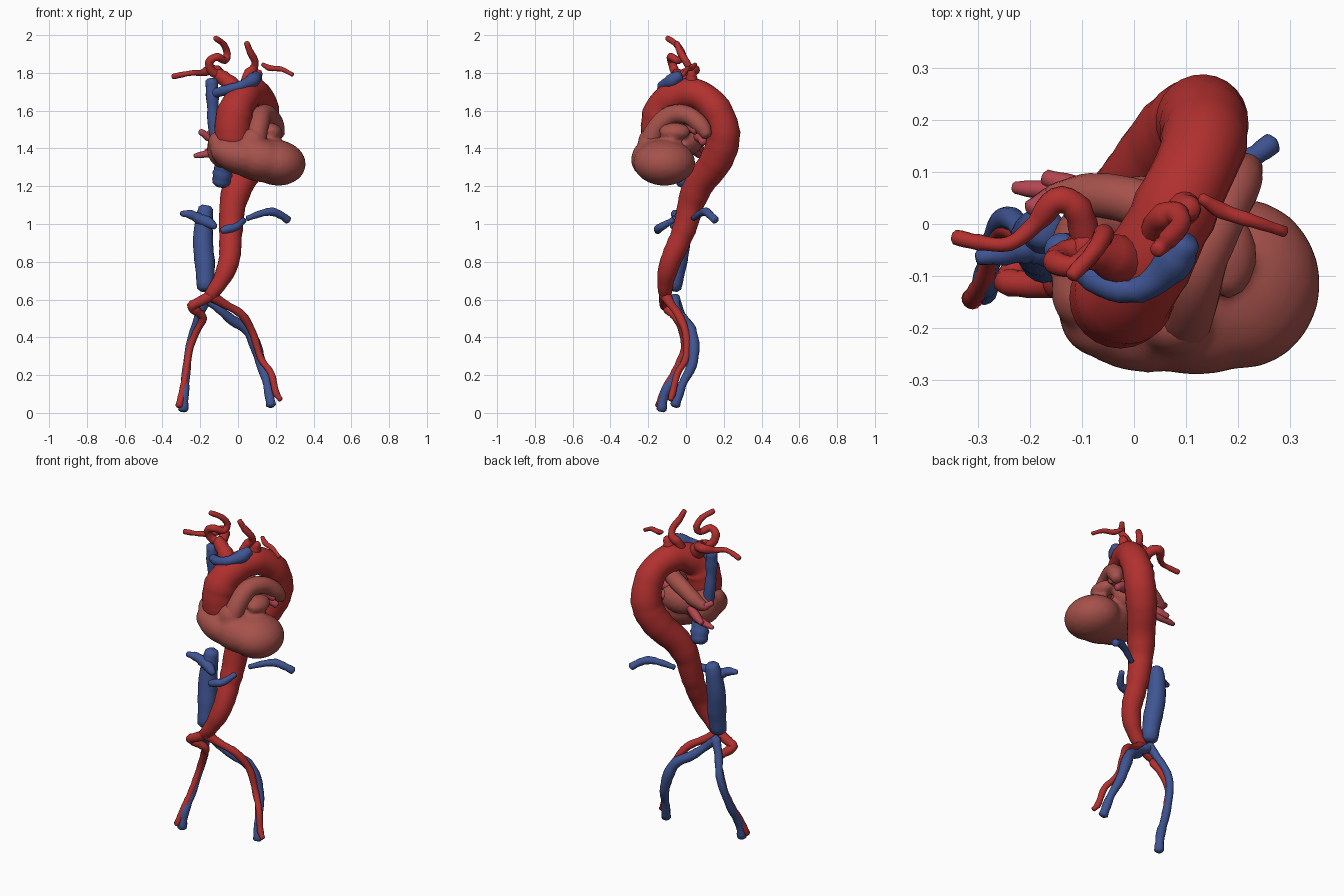
import bpy, bmesh, math, random
from mathutils import Vector, Matrix

random.seed(4)


def material(name, rgb):
    m = bpy.data.materials.new(name)
    m.diffuse_color = (*rgb, 1)
    return m


RED = material("artery_red", (0.44, 0.03, 0.028))
BLUE = material("vein_blue", (0.05, 0.09, 0.29))
MUSCLE = material("heart_muscle", (0.38, 0.083, 0.07))
PINK = material("lung_vein_pink", (0.45, 0.06, 0.08))


def finish(name, bm, mat):
    bmesh.ops.recalc_face_normals(bm, faces=bm.faces)
    me = bpy.data.meshes.new(name)
    bm.to_mesh(me)
    bm.free()
    me.materials.append(mat)
    for p in me.polygons:
        p.use_smooth = True
    ob = bpy.data.objects.new(name, me)
    bpy.context.collection.objects.link(ob)
    return ob


def spline(points, steps):
    """Catmull-Rom through (x, y, z, radius) points."""
    p = [Vector(q) for q in points]
    p = [2 * p[0] - p[1]] + p + [2 * p[-1] - p[-2]]
    out = []
    for i in range(1, len(p) - 2):
        a, b, c, d = p[i - 1:i + 3]
        for s in range(steps):
            t = s / steps
            out.append(0.5 * (2 * b + (c - a) * t + (2 * a - 5 * b + 4 * c - d) * t * t
                              + (3 * b - a - 3 * c + d) * t ** 3))
    return out + [p[-2]]


def tube(name, mat, points, sides=14, steps=4, wobble=0.08):
    """Vessel swept along a path, with softly rounded closed ends."""
    pts = spline(points, steps)
    pos = [q.to_3d() for q in pts]
    n = len(pts)
    tan = [(pos[min(i + 1, n - 1)] - pos[max(i - 1, 0)]).normalized() for i in range(n)]
    rings = [(pos[i], tan[i], pts[i].w * (1 + random.uniform(-wobble, wobble))) for i in range(n)]
    ra, rb = pts[0].w, pts[-1].w
    rings.insert(0, (pos[0] - tan[0] * ra * 0.35, tan[0], ra * 0.6))
    rings.append((pos[-1] + tan[-1] * rb * 0.35, tan[-1], rb * 0.6))
    bm = bmesh.new()
    u = tan[0].orthogonal().normalized()
    loops = []
    for c, t, rad in rings:
        u = (u - t * u.dot(t)).normalized()
        v = t.cross(u)
        loops.append([bm.verts.new(c + rad * (math.cos(a) * u + math.sin(a) * v))
                      for a in (2 * math.pi * k / sides for k in range(sides))])
    for l0, l1 in zip(loops, loops[1:]):
        for k in range(sides):
            j = (k + 1) % sides
            bm.faces.new((l0[k], l0[j], l1[j], l1[k]))
    bm.faces.new(loops[0])
    bm.faces.new(loops[-1])
    return finish(name, bm, mat)


# Heart: overlapping lobes fused into one muscle (centre, radii, tilt about y)
lobes = [((0.205, -0.115, 1.325), (0.155, 0.165, 0.122), 8),  # left ventricle
         ((0.03, -0.165, 1.355), (0.17, 0.122, 0.10), 12),    # right ventricle
         ((-0.055, -0.175, 1.385), (0.09, 0.085, 0.075), 0),  # right front corner
         ((0.12, -0.135, 1.34), (0.19, 0.157, 0.118), 10),    # septum
         ((0.12, -0.19, 1.345), (0.15, 0.10, 0.10), 12),      # front wall
         ((-0.08, -0.07, 1.40), (0.085, 0.12, 0.105), 0),     # right atrium
         ((-0.11, -0.13, 1.43), (0.05, 0.07, 0.06), 0),       # right appendage
         ((0.03, 0.02, 1.45), (0.12, 0.075, 0.085), 0),       # left atrium
         ((0.18, -0.06, 1.49), (0.058, 0.085, 0.045), 20),    # left appendage
         ((0.08, -0.19, 1.43), (0.07, 0.065, 0.08), 0)]       # outflow cone
bm = bmesh.new()
for c, s, tilt in lobes:
    mx = (Matrix.Translation(c) @ Matrix.Rotation(math.radians(tilt), 4, 'Y')
          @ Matrix.Diagonal((*s, 1)))
    bmesh.ops.create_icosphere(bm, subdivisions=3, radius=1, matrix=mx)
heart = finish("heart", bm, MUSCLE)
rm = heart.modifiers.new("fuse", 'REMESH')
rm.mode, rm.voxel_size, rm.use_smooth_shade = 'VOXEL', 0.013, True
sm = heart.modifiers.new("soften", 'SMOOTH')
sm.factor, sm.iterations = 0.5, 4

# Pulmonary artery trunk and right branch
tube("pulmonary_trunk", MUSCLE, [
    (0.085, -0.20, 1.40, .06), (0.105, -0.16, 1.50, .055), (0.125, -0.08, 1.575, .052),
    (0.165, 0.01, 1.575, .05), (0.20, 0.08, 1.52, .045), (0.22, 0.11, 1.47, .03)],
    wobble=0.03)
tube("right_pulmonary_artery", MUSCLE, [
    (0.13, -0.03, 1.57, .045), (0.06, 0.02, 1.56, .047), (-0.03, 0.05, 1.53, .045),
    (-0.10, 0.055, 1.49, .04), (-0.16, 0.05, 1.46, .025)], wobble=0.03)

# Pulmonary veins
for i, path in enumerate([
        [(-0.04, 0.03, 1.44, .026), (-0.12, 0.07, 1.40, .025), (-0.17, 0.09, 1.38, .015)],
        [(-0.04, 0.03, 1.42, .026), (-0.13, 0.06, 1.38, .024), (-0.23, 0.07, 1.36, .012)],
        [(-0.08, 0.04, 1.46, .026), (-0.15, 0.05, 1.46, .025), (-0.20, 0.03, 1.49, .015)],
        [(0.08, 0.04, 1.47, .03), (0.15, 0.08, 1.46, .03), (0.20, 0.09, 1.43, .02)],
        [(0.10, 0.00, 1.50, .028), (0.17, 0.03, 1.51, .026), (0.21, 0.05, 1.49, .018)]]):
    tube(f"pulmonary_vein_{i + 1}", PINK, path, sides=10)

# Aorta: root, arch, descending trunk
tube("aorta", RED, [
    (-0.01, -0.12, 1.38, .075), (-0.025, -0.14, 1.45, .095), (-0.025, -0.14, 1.54, .098),
    (-0.005, -0.12, 1.62, .092), (0.04, -0.05, 1.68, .084), (0.09, 0.05, 1.69, .08),
    (0.13, 0.14, 1.63, .082), (0.135, 0.19, 1.53, .086), (0.12, 0.195, 1.43, .087),
    (0.07, 0.15, 1.32, .085), (0.01, 0.075, 1.22, .08), (-0.025, 0.03, 1.12, .072),
    (-0.035, 0.005, 1.02, .066), (-0.04, -0.03, 0.92, .06), (-0.045, -0.075, 0.82, .055),
    (-0.07, -0.10, 0.74, .05), (-0.11, -0.11, 0.67, .04), (-0.15, -0.11, 0.62, .033)],
    sides=24, wobble=0.035)

# Iliac and femoral arteries
tube("right_leg_artery", RED, [
    (-0.13, -0.11, .63, .03), (-0.19, -0.115, .595, .027), (-0.245, -0.11, .565, .025),
    (-0.215, -0.08, .535, .024), (-0.185, -0.05, .50, .021), (-0.22, -0.02, .43, .019),
    (-0.255, -0.01, .34, .018), (-0.275, -0.06, .22, .017), (-0.29, -0.11, .13, .018),
    (-0.312, -0.145, .035, .02)])
tube("left_leg_artery", RED, [
    (-0.15, -0.11, .625, .03), (-0.07, -0.08, .575, .023), (0.02, -0.04, .52, .022),
    (0.08, 0.0, .42, .02), (0.12, 0.0, .29, .018), (0.175, -0.045, .21, .018),
    (0.20, -0.07, .11, .018), (0.225, -0.082, .07, .014)])

# Neck and arm arteries
tube("brachiocephalic_artery", RED, [
    (0.0, -0.08, 1.69, .05), (-0.05, -0.06, 1.75, .042), (-0.11, -0.04, 1.795, .034)])
tube("right_arm_artery", RED, [
    (-0.09, -0.04, 1.78, .028), (-0.11, 0.03, 1.81, .028), (-0.15, 0.045, 1.815, .026),
    (-0.19, 0.0, 1.80, .019), (-0.24, -0.038, 1.80, .014), (-0.30, -0.035, 1.79, .015),
    (-0.345, -0.025, 1.78, .014)])
tube("right_neck_artery", RED, [
    (-0.09, -0.04, 1.78, .024), (-0.14, -0.06, 1.81, .023), (-0.15, -0.075, 1.86, .022),
    (-0.11, -0.08, 1.885, .021), (-0.07, -0.04, 1.865, .02), (-0.058, -0.02, 1.90, .019),
    (-0.075, -0.05, 1.95, .017), (-0.12, -0.10, 1.985, .014)])
tube("left_neck_artery", RED, [
    (0.04, -0.02, 1.73, .032), (0.05, 0.01, 1.79, .026), (0.08, 0.02, 1.82, .022),
    (0.09, 0.0, 1.86, .019), (0.065, -0.03, 1.91, .018), (0.045, -0.05, 1.96, .014)])
tube("left_arm_artery_root", RED, [
    (0.09, 0.03, 1.73, .037), (0.10, 0.03, 1.78, .028), (0.11, 0.03, 1.81, .02)])
tube("left_arm_artery", RED, [
    (0.13, 0.05, 1.845, .011), (0.17, 0.025, 1.825, .015), (0.23, 0.005, 1.82, .013),
    (0.29, -0.015, 1.79, .011)])

# Upper veins
tube("superior_vena_cava", BLUE, [
    (-0.14, -0.05, 1.76, .032), (-0.135, -0.055, 1.66, .033), (-0.13, -0.05, 1.55, .03),
    (-0.115, -0.05, 1.44, .035)])
tube("left_brachiocephalic_vein", BLUE, [
    (0.10, -0.035, 1.785, .03), (0.07, -0.08, 1.755, .036), (0.01, -0.125, 1.73, .026),
    (-0.06, -0.115, 1.71, .026), (-0.13, -0.06, 1.69, .026)])

# Inferior vena cava: stub below the heart, then the abdominal length
tube("heart_vena_cava", BLUE, [
    (-0.07, -0.04, 1.34, .05), (-0.08, -0.02, 1.28, .052), (-0.09, 0.0, 1.215, .045)])
tube("inferior_vena_cava", BLUE, [
    (-0.17, -0.01, 1.085, .038), (-0.18, -0.015, 1.02, .046), (-0.185, -0.03, 0.90, .053),
    (-0.175, -0.05, 0.78, .053), (-0.172, -0.07, 0.66, .045)], sides=18, wobble=0.03)

# Kidney veins
tube("right_kidney_vein", BLUE, [
    (-0.12, -0.07, 0.985, .016), (-0.16, -0.055, 1.01, .03), (-0.20, -0.045, 1.025, .03),
    (-0.25, -0.055, 1.05, .024), (-0.30, -0.065, 1.055, .014)])
tube("left_kidney_vein_front", BLUE, [
    (-0.085, -0.15, 0.965, .018), (-0.05, -0.145, 0.975, .022), (-0.01, -0.13, 0.985, .02),
    (0.03, -0.07, 1.02, .016)])
tube("left_kidney_vein_back", BLUE, [
    (0.05, 0.04, 1.03, .014), (0.12, 0.075, 1.055, .018), (0.18, 0.105, 1.065, .022),
    (0.23, 0.13, 1.045, .02), (0.265, 0.155, 1.02, .02)])

# Iliac and femoral veins
tube("right_leg_vein", BLUE, [
    (-0.16, -0.06, .61, .026), (-0.20, -0.03, .53, .022), (-0.235, 0.01, .43, .022),
    (-0.26, 0.0, .33, .022), (-0.275, -0.05, .21, .022), (-0.285, -0.11, .11, .025),
    (-0.29, -0.13, .015, .026)])
tube("left_leg_vein", BLUE, [
    (-0.17, -0.06, .61, .027), (-0.10, -0.05, .55, .024), (-0.03, -0.01, .49, .026),
    (0.05, 0.025, .44, .03), (0.095, 0.04, .35, .03), (0.125, 0.03, .25, .026),
    (0.155, -0.02, .15, .023), (0.175, -0.058, .04, .026)])
